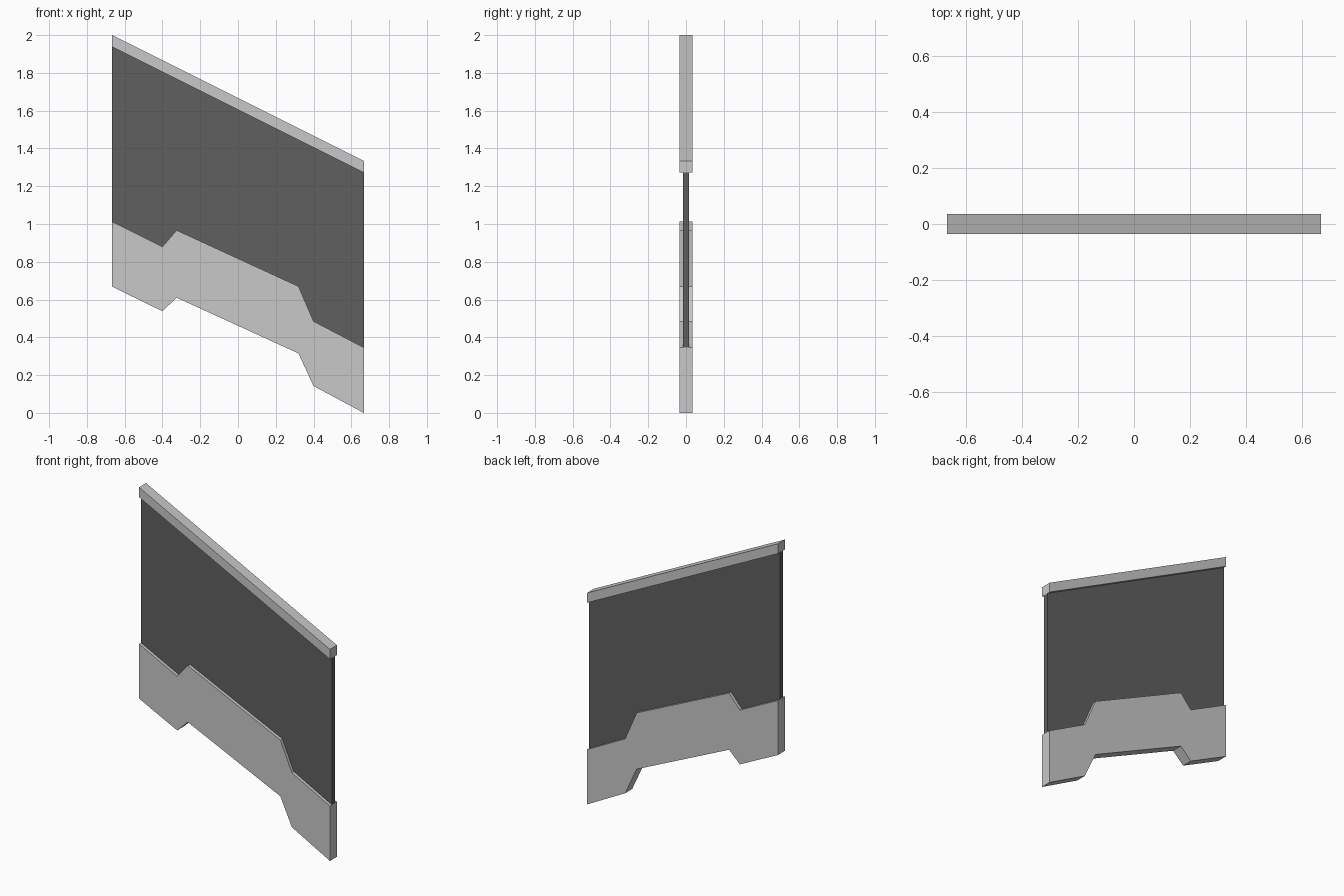
import bpy
import bmesh

cube = bpy.data.objects.get("Cube")
if cube:
    bpy.data.objects.remove(cube, do_unlink=True)


def make_material(name, value):
    mat = bpy.data.materials.new(name)
    mat.use_nodes = True
    colour = (value, value, value, 1)
    mat.diffuse_color = colour
    mat.node_tree.nodes["Principled BSDF"].inputs["Base Color"].default_value = colour
    return mat


def make_slab(name, upper, lower, thickness, mat):
    """Extrude the outline between an upper and a lower edge along y."""
    bm = bmesh.new()
    outline = upper + lower[::-1]
    face = bm.faces.new([bm.verts.new((x, -thickness / 2, z)) for x, z in outline])
    extruded = bmesh.ops.extrude_face_region(bm, geom=[face])["geom"]
    moved = [v for v in extruded if isinstance(v, bmesh.types.BMVert)]
    bmesh.ops.translate(bm, vec=(0, thickness, 0), verts=moved)
    bmesh.ops.recalc_face_normals(bm, faces=bm.faces)
    mesh = bpy.data.meshes.new(name)
    bm.to_mesh(mesh)
    bm.free()
    mesh.materials.append(mat)
    obj = bpy.data.objects.new(name, mesh)
    bpy.context.collection.objects.link(obj)
    return obj


def lowered(edge, amount):
    return [(x, z - amount) for x, z in edge]


light_grey = make_material("light grey", 0.58)
dark_grey = make_material("dark grey", 0.115)

END = 0.666
RAIL, PANEL = 0.07, 0.03

# Sloping edges, running from the model's right to its left
top_edge = [(-END, 2.0), (END, 1.334)]
base_top = [(-END, 1.012), (-0.4, 0.88), (-0.325, 0.967),
            (0.32, 0.67), (0.4, 0.485), (END, 0.346)]
base_bottom = [(-END, 0.668), (-0.4, 0.538), (-0.325, 0.61),
               (0.32, 0.315), (0.4, 0.142), (END, 0)]

# Top rail, stepped base and the thin panel let into both
make_slab("top_rail", top_edge, lowered(top_edge, 0.062), RAIL, light_grey)
make_slab("stepped_base", base_top, base_bottom, RAIL, light_grey)
make_slab("panel", lowered(top_edge, 0.05), lowered(base_top, 0.02), PANEL, dark_grey)
